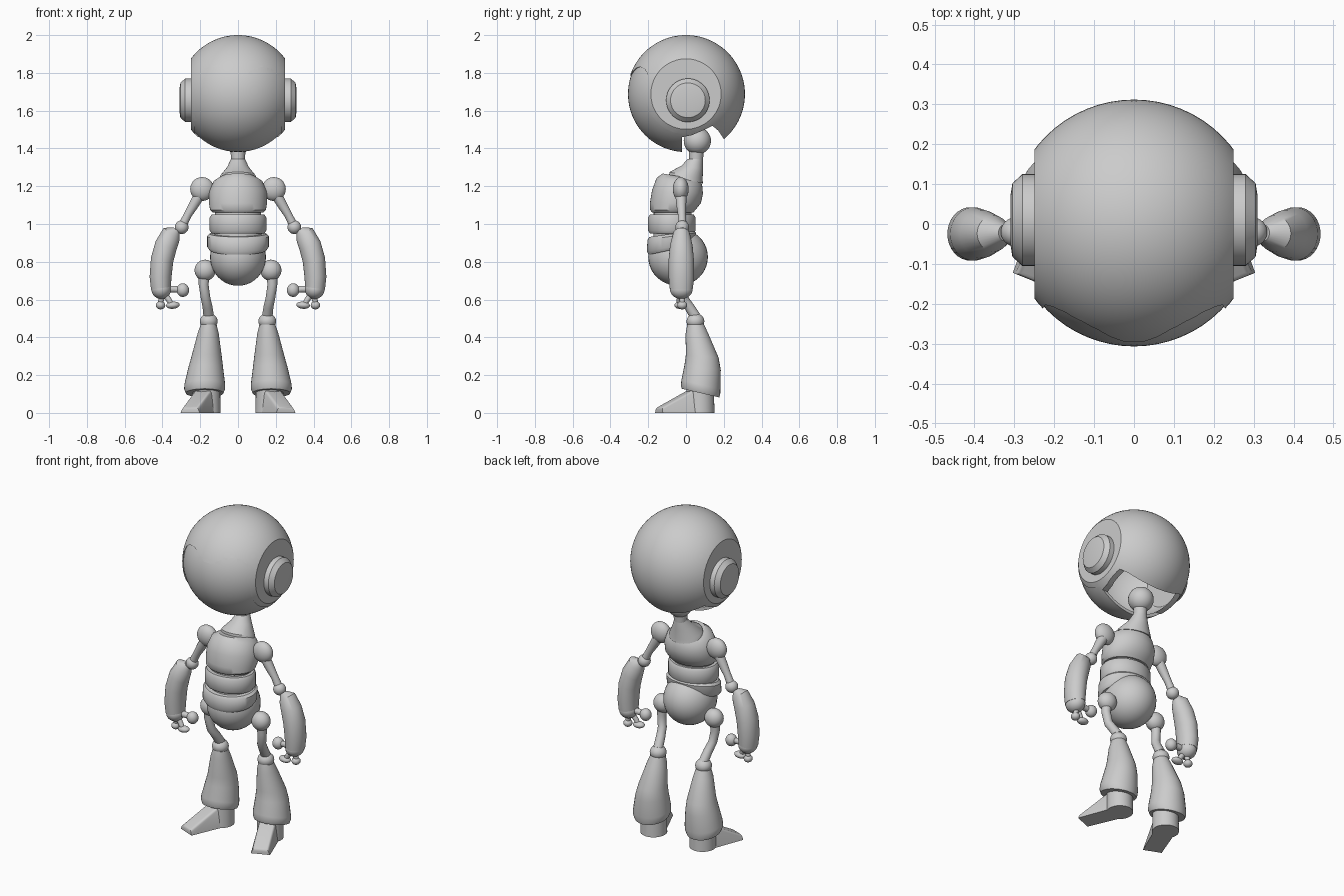
import bpy, bmesh
from math import radians, cos, sin, pi
from mathutils import Matrix, Vector

if "Cube" in bpy.data.objects:
    bpy.data.objects.remove(bpy.data.objects["Cube"])


def finish(name, bm, mirror=False, angle=38):
    bmesh.ops.recalc_face_normals(bm, faces=bm.faces)
    me = bpy.data.meshes.new(name)
    bm.to_mesh(me)
    bm.free()
    ob = bpy.data.objects.new(name, me)
    bpy.context.collection.objects.link(ob)
    smooth(me, angle)
    if mirror:
        ob.modifiers.new("Mirror", 'MIRROR')
    return ob


def smooth(me, angle=38):
    for p in me.polygons:
        p.use_smooth = True
    me.set_sharp_from_angle(angle=radians(angle))


def loft(name, rings, mirror=False, xf=Matrix(), n=32, angle=38):
    """Skin elliptical rings (x, y, z, rx, ry, tilt about x, tilt about y)."""
    bm = bmesh.new()
    loops = []
    for r in rings:
        x, y, z, rx, ry, tx, ty = (tuple(r) + (0, 0))[:7]
        m = (xf @ Matrix.Translation((x, y, z)) @ Matrix.Rotation(radians(ty), 4, 'Y')
             @ Matrix.Rotation(radians(tx), 4, 'X'))
        loops.append([bm.verts.new(m @ Vector((rx * cos(2 * pi * i / n), ry * sin(2 * pi * i / n), 0)))
                      for i in range(n)])
    for a, b in zip(loops, loops[1:]):
        for i in range(n):
            bm.faces.new((a[i], a[(i + 1) % n], b[(i + 1) % n], b[i]))
    bm.faces.new(loops[0])
    bm.faces.new(loops[-1])
    return finish(name, bm, mirror, angle)


def ball(name, c, r, mirror=False, rot=0):
    bm = bmesh.new()
    bmesh.ops.create_uvsphere(bm, u_segments=32, v_segments=20, radius=1, matrix=Matrix.Translation(c)
                              @ Matrix.Rotation(radians(rot), 4, 'Y') @ Matrix.Diagonal((*r, 1)))
    return finish(name, bm, mirror)


def rod(name, pts, radii, mirror=True):
    """Round limb through points, rings square to the path."""
    bm = bmesh.new()
    P = [Vector(p) for p in pts]
    loops, n = [], 20
    for i, p in enumerate(P):
        d = (P[min(i + 1, len(P) - 1)] - P[max(i - 1, 0)]).normalized()
        u = d.cross(Vector((0, 1, 0))).normalized()
        v = d.cross(u)
        loops.append([bm.verts.new(p + radii[i] * (u * cos(2 * pi * k / n) + v * sin(2 * pi * k / n)))
                      for k in range(n)])
    for a, b in zip(loops, loops[1:]):
        for i in range(n):
            bm.faces.new((a[i], a[(i + 1) % n], b[(i + 1) % n], b[i]))
    bm.faces.new(loops[0])
    bm.faces.new(loops[-1])
    return finish(name, bm, mirror)


def head_solid(name, r, side):
    """Sphere with flat sides."""
    bm = bmesh.new()
    bmesh.ops.create_uvsphere(bm, u_segments=64, v_segments=40, radius=r,
                              matrix=Matrix.Translation((0, 0, 1.688)))
    for s in (1, -1):
        cut = bmesh.ops.bisect_plane(bm, geom=bm.verts[:] + bm.edges[:] + bm.faces[:],
                                     plane_co=(s * side, 0, 0), plane_no=(s, 0, 0), clear_outer=True)
        bmesh.ops.edgeloop_fill(bm, edges=[e for e in cut['geom_cut'] if isinstance(e, bmesh.types.BMEdge)])
    return finish(name, bm)


def prism(name, pts, to3d, a, b):
    bm = bmesh.new()
    lo, hi = ([bm.verts.new(to3d(u, v, w)) for u, v in pts] for w in (a, b))
    n = len(pts)
    for i in range(n):
        bm.faces.new((lo[i], lo[(i + 1) % n], hi[(i + 1) % n], hi[i]))
    bm.faces.new(lo)
    bm.faces.new(hi)
    ob = finish(name, bm)
    ob.hide_render = True
    return ob


def carve(ob, steps):
    for op, cutter in steps:
        m = ob.modifiers.new("Cut", 'BOOLEAN')
        m.operation, m.object, m.solver = op, cutter, 'EXACT'
    me = bpy.data.meshes.new_from_object(ob.evaluated_get(bpy.context.evaluated_depsgraph_get()))
    ob.modifiers.clear()
    ob.data = me
    smooth(me, 32)


# Head: hollow shell with an opening underneath and an inset face visor
shell = head_solid("head_shell", 0.312, 0.25)
visor = head_solid("face_visor", 0.307, 0.245)
cavity = head_solid("head_cavity", 0.288, 0.235)
half = [(0.228, 1.3), (0.228, 1.72), (0.222, 1.77), (0.205, 1.80), (0.175, 1.823), (0.13, 1.832),
        (0.09, 1.825), (0.055, 1.803), (0.025, 1.787)]
outline = half + [(0, 1.785)] + [(-x, z) for x, z in reversed(half)]
window = prism("visor_cutter", outline, lambda u, v, w: (u, w, v), -0.5, -0.02)
opening = prism("opening_cutter", [(-0.021, 1.3), (-0.021, 1.46), (0.03, 1.47), (0.10, 1.50), (0.14, 1.52),
                (0.17, 1.495), (0.2, 1.45), (0.23, 1.3)], lambda u, v, w: (w, u, v), -0.4, 0.4)
bpy.context.view_layer.update()
carve(shell, [('DIFFERENCE', cavity), ('DIFFERENCE', opening), ('DIFFERENCE', window)])
carve(visor, [('DIFFERENCE', cavity), ('INTERSECT', window)])
for c in (cavity, window, opening):
    bpy.data.objects.remove(c)

# Ears
loft("ears", [(0, 0, 0.24, 0.115, 0.115), (0, 0, 0.28, 0.115, 0.115), (0, 0, 0.305, 0.092, 0.092),
              (0, 0, 0.31, 0.06, 0.06)], True,
     Matrix.Translation((0, 0.01, 1.655)) @ Matrix.Rotation(radians(90), 4, 'Y'), 48)

# Neck
ball("neck_ball", (0, 0.06, 1.44), (0.072, 0.072, 0.072))
loft("neck_collar", [(0, 0.053, 1.34, 0.037, 0.037), (0, 0.055, 1.40, 0.04, 0.04)])
loft("neck_cone", [(0, 0, 1.235, 0.1, 0.092, -13), (0, 0, 1.255, 0.094, 0.09, -13),
                   (0, 0.033, 1.30, 0.058, 0.058, -8), (0, 0.05, 1.345, 0.037, 0.04)])

# Torso: chest, two belly bands, inner core, pelvis
loft("chest", [(0, -0.025, 1.25, 0.09, 0.1, -10), (0, -0.035, 1.225, 0.13, 0.122, -9),
               (0, -0.045, 1.17, 0.153, 0.135, -4), (0, -0.056, 1.11, 0.154, 0.135),
               (0, -0.07, 1.075, 0.148, 0.12), (0, -0.07, 1.062, 0.135, 0.11)], n=48)
loft("torso_core", [(0, -0.07, 1.1, 0.12, 0.1), (0, -0.075, 0.85, 0.13, 0.1)])
loft("upper_belly_band", [(0, -0.075, 1.05, 0.14, 0.116), (0, -0.075, 1.035, 0.15, 0.126),
                          (0, -0.075, 0.965, 0.15, 0.126), (0, -0.075, 0.95, 0.14, 0.116)], n=48)
loft("lower_belly_band", [(0, -0.075, 0.948, 0.15, 0.12, 8), (0, -0.075, 0.935, 0.163, 0.13, 8),
                          (0, -0.08, 0.88, 0.163, 0.13, 11), (0, -0.08, 0.862, 0.15, 0.12, 12)], n=48)
ball("pelvis", (0, -0.042, 0.825), (0.148, 0.158, 0.152))

# Arms
ball("shoulders", (0.19, -0.028, 1.185), (0.063, 0.042, 0.063), True)
rod("upper_arms", [(0.2, -0.027, 1.16), (0.235, -0.025, 1.10), (0.265, -0.022, 1.05), (0.295, -0.02, 0.99)],
    [0.03, 0.026, 0.021, 0.023])
ball("elbows", (0.298, -0.02, 0.983), (0.036, 0.036, 0.036), True)
loft("forearms", [(0.325, -0.022, 0.968, 0.02, 0.02, 0, -42), (0.352, -0.024, 0.945, 0.054, 0.045, 0, -40),
                  (0.381, -0.025, 0.885, 0.06, 0.06, 0, -25), (0.402, -0.025, 0.81, 0.06, 0.067, 0, -12),
                  (0.41, -0.025, 0.72, 0.058, 0.067, 0, 0), (0.408, -0.025, 0.66, 0.053, 0.062, 0, 8)], True)
ball("palms", (0.406, -0.025, 0.655), (0.052, 0.06, 0.052), True)
ball("thumbs", (0.292, -0.025, 0.65), (0.033, 0.033, 0.036), True)
rod("thumb_joints", [(0.3, -0.025, 0.65), (0.335, -0.025, 0.655), (0.38, -0.025, 0.655)], [0.015, 0.018, 0.018])
for part, y, x, r, rot in (("inner_fingers", -0.035, 0.345, (0.036, 0.026, 0.019), 5),
                           ("outer_fingers", -0.02, 0.41, (0.025, 0.026, 0.022), 0)):
    ball(part, (x, y, 0.57), r, True, rot)
    rod(part[:-1] + "_joints", [(x + 0.005, y, 0.57), (x + (0.4 - x) * 0.4, y, 0.60), (0.395, -0.025, 0.64)],
        [0.013, 0.015, 0.015])

# Legs
ball("hips", (0.174, -0.025, 0.755), (0.056, 0.05, 0.056), True)
rod("thighs", [(0.178, -0.025, 0.74), (0.182, -0.025, 0.68), (0.172, -0.015, 0.61), (0.162, 0.015, 0.565),
               (0.155, 0.05, 0.51)], [0.03, 0.026, 0.025, 0.026, 0.028])
ball("knees", (0.155, 0.05, 0.485), (0.047, 0.047, 0.042), True)
loft("shins", [(0.155, 0.05, 0.475, 0.04, 0.042), (0.158, 0.058, 0.42, 0.056, 0.06),
               (0.166, 0.086, 0.30, 0.08, 0.087, -5), (0.171, 0.088, 0.24, 0.092, 0.097, -8),
               (0.176, 0.079, 0.15, 0.108, 0.106, -13), (0.177, 0.077, 0.125, 0.108, 0.107, -13),
               (0.177, 0.077, 0.105, 0.1, 0.102, -13)], True)

# Feet: round heel and splayed wedge toe
loft("heels", [(0.167, 0.075, 0, 0.075, 0.076), (0.167, 0.075, 0.14, 0.072, 0.072)], True)
bm = bmesh.new()
bmesh.ops.create_cube(bm, size=1)
for v in bm.verts:
    front, top = v.co.y < 0, v.co.z > 0
    v.co.x *= (0.085 if top else 0.11) if front else (0.09 if top else 0.12)
    v.co.y = (-0.235 if front else 0.0)
    v.co.z = (0.028 if front else 0.15) if top else 0
bmesh.ops.bevel(bm, geom=[e for e in bm.edges if all(v.co.z > 0.01 for v in e.verts)],
                offset=0.012, segments=3, profile=0.5, affect='EDGES')
bmesh.ops.transform(bm, verts=bm.verts, matrix=Matrix.Translation((0.165, 0.075, 0))
                    @ Matrix.Rotation(radians(22), 4, 'Z'))
finish("toes", bm, True)
